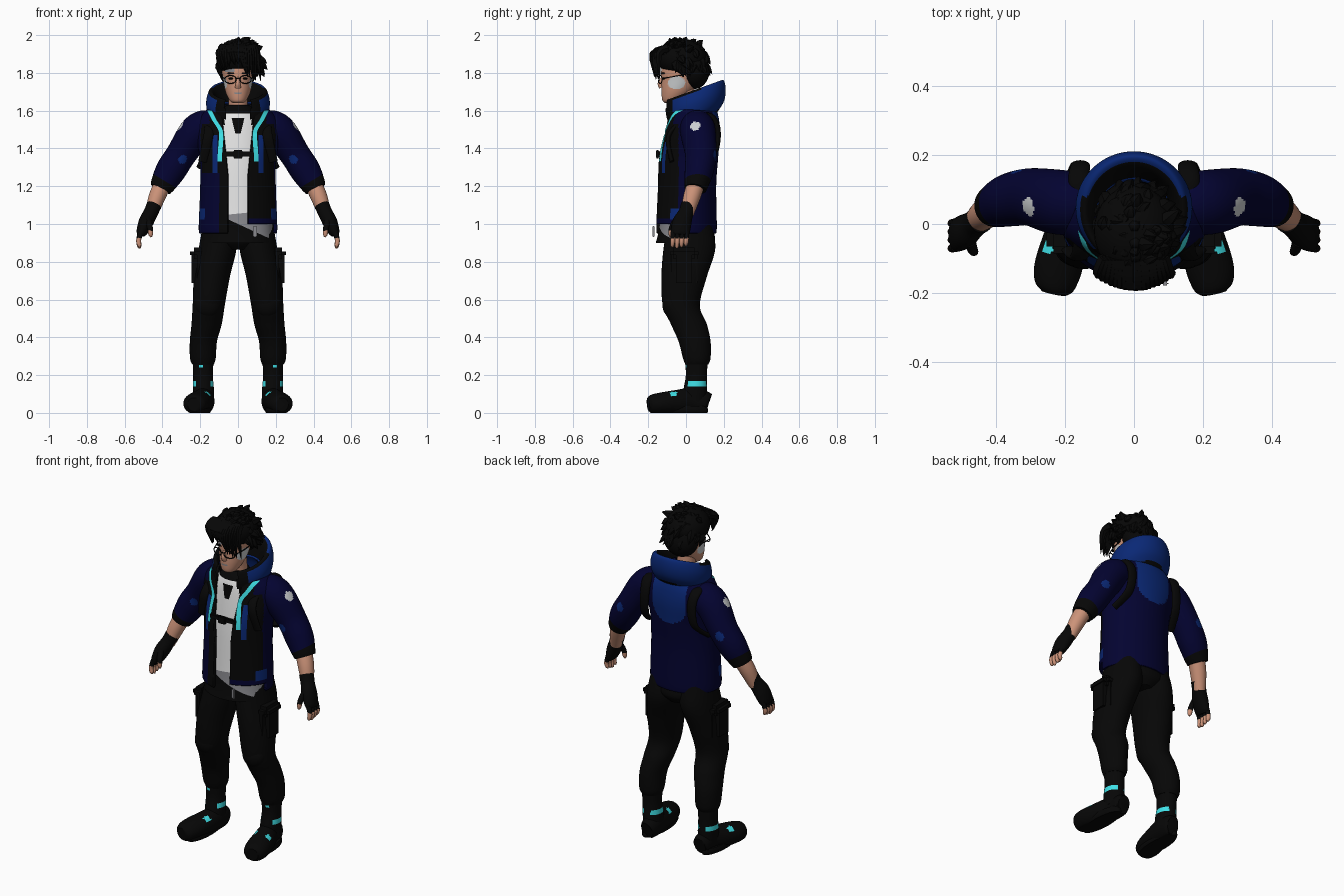
import bpy, bmesh, math, random
from mathutils import Vector, Matrix

random.seed(4)
cube = bpy.data.objects.get("Cube")
if cube:
    bpy.data.objects.remove(cube)

PALETTE = {"black": (.002, .002, .002), "navy": (.001, .001, .03), "blue": (.003, .021, .18),
           "skin": (.6, .29, .19), "white": (.9, .9, .9), "grey": (.25, .25, .27),
           "pale_grey": (.6, .62, .63), "cyan": (.05, .75, .8)}
NAMES = list(PALETTE)
MATS = []
for label, rgb in PALETTE.items():
    m = bpy.data.materials.new(label)
    m.use_nodes = True
    m.diffuse_color = (*rgb, 1)
    m.node_tree.nodes["Principled BSDF"].inputs["Base Color"].default_value = (*rgb, 1)
    MATS.append(m)


def finish(name, bm, colour):
    """Turn a bmesh into an object; colour is a name or a rule on the face centre."""
    bmesh.ops.recalc_face_normals(bm, faces=bm.faces)
    for f in bm.faces:
        f.material_index = NAMES.index(colour if isinstance(colour, str) else colour(f.calc_center_median()))
    me = bpy.data.meshes.new(name)
    bm.to_mesh(me)
    bm.free()
    ob = bpy.data.objects.new(name, me)
    bpy.context.collection.objects.link(ob)
    for m in MATS:
        me.materials.append(m)
    bpy.ops.object.select_all(action="DESELECT")
    ob.select_set(True)
    bpy.context.view_layer.objects.active = ob
    bpy.ops.object.shade_smooth_by_angle(angle=math.radians(45))
    return ob


def spline(pts, steps):
    out = []
    for i in range(len(pts) - 1):
        a, b, c, d = (pts[min(max(i + k, 0), len(pts) - 1)] for k in (-1, 0, 1, 2))
        for j in range(steps):
            t = j / steps
            out.append([q + t / 2 * (r - p + t * (2 * p - 5 * q + 4 * r - s + t * (3 * (q - r) + s - p)))
                        for p, q, r, s in zip(a, b, c, d)])
    return out + [list(pts[-1])]


def tube(bm, pts, segs=32, steps=8, flat=False, side=1, caps=True, cuts=()):
    """Loft ellipses (x, y, z, rx, ry) along a smooth path; cuts are planes a*x + b*z = d."""
    path = spline([(p[0] * side, *p[1:]) for p in pts], steps)
    centres = [Vector(p[:3]) for p in path]
    rings = []
    for i, p in enumerate(path):
        u, v = Vector((1, 0, 0)), Vector((0, 1, 0))
        if not flat:
            t = (centres[min(i + 1, len(path) - 1)] - centres[max(i - 1, 0)]).normalized()
            u = (u - t * u.dot(t)).normalized()
            v = t.cross(u)
        ring = []
        for k in range(segs):
            a = math.tau * k / segs
            ring.append(bm.verts.new(centres[i] + u * p[3] * math.cos(a) + v * p[4] * math.sin(a)))
        rings.append(ring)
    for r, q in zip(rings, rings[1:]):
        for k in range(segs):
            bm.faces.new((r[k], r[k - 1], q[k - 1], q[k]))
    if caps:
        bm.faces.new(rings[0])
        bm.faces.new(rings[-1])
    for a, b, d in cuts:
        n = Vector((a * side, 0, b))
        bmesh.ops.bisect_plane(bm, geom=bm.verts[:] + bm.edges[:] + bm.faces[:], dist=1e-5,
                               plane_co=n * d / n.length_squared, plane_no=n)
    return bm


def part(name, pts, colour, **kw):
    return finish(name, tube(bmesh.new(), pts, **kw), colour)


def ball(name, loc, size, colour):
    bm = bmesh.new()
    bmesh.ops.create_uvsphere(bm, u_segments=28, v_segments=18, radius=1,
                              matrix=Matrix.Translation(loc) @ Matrix.Diagonal((*size, 1)))
    return finish(name, bm, colour)


def box(name, loc, size, colour, bevel=.01):
    bm = bmesh.new()
    bmesh.ops.create_cube(bm, size=1, matrix=Matrix.Translation(loc) @ Matrix.Diagonal((*size, 1)))
    bmesh.ops.bevel(bm, geom=bm.edges[:], offset=bevel, segments=2, affect="EDGES")
    return finish(name, bm, colour)


def ribbon(name, pts, width, colour):
    """Thin strip draped on whatever lies behind the path (x, z) from the front."""
    bpy.context.view_layer.update()
    deps = bpy.context.evaluated_depsgraph_get()
    bm, last = bmesh.new(), None
    for x, z in spline(pts, 8):
        pair = []
        for off in (-width, width):
            hit, loc, *_ = bpy.context.scene.ray_cast(deps, Vector((x + off, -1, z)), Vector((0, 1, 0)))
            pair.append(bm.verts.new((x + off, (loc.y if hit else -.14) - .006, z)))
        if last:
            bm.faces.new((last[0], last[1], pair[1], pair[0]))
        last = pair
    return finish(name, bm, colour)


# Shirt with slanted grey hem, dark collar and dark chest print
def shirt_rule(c):
    if c.z > 1.585 or c.z < 1 - .46 * c.x or (c.y < 0 and 1.48 < c.z < 1.56 and abs(c.x) < .24 * (c.z - 1.42)):
        return "black"
    return "grey" if c.z < 1.055 + .1 * c.x else "white"

part("shirt", [(0, -.01, .9, .19, .15), (0, -.003, 1, .183, .138), (0, .01, 1.3, .18, .135), (0, .02, 1.5, .17, .125),
               (0, 0, 1.58, .11, .09), (0, 0, 1.63, .06, .06)], shirt_rule, segs=100, steps=12, flat=True,
     cuts=((.46, 1, 1), (-.1, 1, 1.055), (0, 1, 1.585), (0, 1, 1.48), (0, 1, 1.56),
           (1, -.24, -.3408), (-1, -.24, -.3408)))


# Open jacket with dark front panels and a blue back panel
def jacket_rule(c):
    x, z = abs(c.x), c.z
    if c.y > .05:
        back = x < .11 and z > 1.46 or (x / .11) ** 2 + ((1.46 - z) / .1) ** 2 < 1
        return "blue" if back else "navy"
    if -.12 < c.y < -.02 and x > .175 and 1.02 < z < 1.09:
        return "blue"
    if c.y > -.04 or z > 1.53 and x > .15:
        return "navy"
    if z > 1.27:
        if z < 1.47 and .108 < x < .135:
            return "blue"
        return "black" if x < .2 else "navy"
    if c.x > 0:
        return "black" if z > 1.03 else "navy"
    return "black" if x < .1 else "navy"

bm = tube(bmesh.new(), [(0, 0, .95, .2, .155), (0, 0, .98, .208, .163), (0, .003, 1.2, .2, .157),
                        (0, .01, 1.35, .202, .16), (0, .03, 1.47, .225, .15), (0, .035, 1.55, .215, .14),
                        (0, .03, 1.61, .16, .13), (0, .03, 1.65, .11, .11)],
          segs=160, steps=12, flat=True, caps=False,
          cuts=[(0, 1, z) for z in (1, 1.03, 1.25, 1.27, 1.47, 1.53)]
          + [(s, b, d) for s in (1, -1) for b, d in ((0, .054), (-.1, -.071), (0, .108), (0, .135))])


def opening(c):
    gap = .054 + max(0, c.z - 1.25) * .1
    return c.y < 0 and (abs(c.x) < gap or (c.x > 0 and c.z < 1 and c.y < -.025))

bmesh.ops.delete(bm, geom=[f for f in bm.faces if opening(f.calc_center_median())], context="FACES")
jacket = finish("jacket", bm, jacket_rule)
wall = jacket.modifiers.new("thickness", "SOLIDIFY")
wall.thickness, wall.offset = .018, -1

# Hood resting on the shoulders, dark lining inside
bm = tube(bmesh.new(), [(0, .03, 1.54, .14, .13), (0, .045, 1.59, .162, .155), (0, .045, 1.65, .168, .165),
                        (0, .04, 1.705, .15, .157), (0, .03, 1.69, .125, .13), (0, .02, 1.6, .1, .11)],
          segs=96, steps=8, flat=True, caps=False)
bmesh.ops.delete(bm, geom=[f for f in bm.faces if f.calc_center_median().y < -.02
                           and abs(f.calc_center_median().x) < .068], context="FACES")
for v in bm.verts:
    v.co.z += .36 * (v.co.y - .04)


def hood_rule(c):
    if math.hypot(c.x, c.y - .04) < (.138 if c.y > .08 else .156) or c.y < -.07:
        return "black"
    return "blue" if c.z > 1.57 else "navy"

finish("hood", bm, hood_rule)

# Chest trims, strap and zip pull
for s, side in ((1, "left"), (-1, "right")):
    ribbon(side + "_glow_trim", [(.15 * s, 1.6), (.125 * s, 1.55), (.09 * s, 1.49), (.092 * s, 1.42),
                                 (.098 * s, 1.33)], .012, "cyan")
box("chest_strap", (0, -.138, 1.37), (.17, .02, .025), "black", .004)
box("strap_buckle", (0, -.15, 1.37), (.05, .02, .045), "black", .005)
box("zip_pull", (.09, -.172, .96), (.02, .012, .06), "grey", .004)


# Head
def face_rule(c):
    cheek = abs(c.x) > .045 and ((c.y + .05) / .045) ** 2 + ((c.z - 1.748) / .036) ** 2 < 1
    brow = -.07 < c.x < -.02 and c.y < -.05 and 1.805 < c.z < 1.85
    mouth = c.y < -.1 and abs(c.x) < .02 and abs(c.z - 1.692) < .005
    return "pale_grey" if cheek else "grey" if mouth or brow else "skin"

part("head", [(0, -.085, 1.64, .025, .025), (0, -.075, 1.655, .045, .05), (0, -.05, 1.7, .066, .08),
              (0, -.03, 1.76, .078, .1), (0, -.02, 1.82, .085, .11), (0, -.02, 1.9, .075, .09),
              (0, -.02, 1.94, .04, .05)], face_rule, segs=80, steps=12, flat=True)
part("neck", [(0, .01, 1.56, .055, .055), (0, 0, 1.65, .05, .05), (0, -.01, 1.72, .05, .055)], "skin")
part("nose", [(0, -.125, 1.775, .008, .008), (0, -.137, 1.745, .012, .013), (0, -.13, 1.722, .016, .012)], "skin")
for s, side in ((1, "left"), (-1, "right")):
    ball(side + "_eye", (.036 * s, -.118, 1.77), (.014, .009, .006), "black")
    box(side + "_eyebrow", (.037 * s, -.122, 1.798), (.04, .02, .008), "black", .003)
    rim = [(.04 + .03 * math.cos(a), -.137 + .01 * math.cos(a), 1.765 + .021 * math.sin(a), .003, .003)
           for a in (math.tau * k / 16 for k in range(17))]
    part(side + "_glasses_rim", rim, "black", segs=6, steps=2, side=s)
    part(side + "_glasses_arm", [(.07, -.127, 1.77, .003, .003), (.086, -.07, 1.78, .003, .003),
                                 (.09, -.01, 1.79, .003, .003)], "black", segs=6, side=s)
box("glasses_bridge", (0, -.145, 1.77), (.024, .006, .005), "black", .001)

# Hair: crown, nape, tousled locks and a fringe swept to the left
ball("hair_crown", (0, -.02, 1.878), (.116, .132, .1), "black")
ball("hair_nape", (0, .045, 1.815), (.102, .08, .1), "black")
bm = bmesh.new()


def lock(root, mid, tip, r):
    tube(bm, [(*p, q, q) for p, q in ((root, r), (mid, r * .8), (tip, .001))], segs=6, steps=3)

for i in range(130):
    a, h = random.uniform(0, math.tau), random.uniform(-.5, 1)
    w = math.sqrt(1 - h * h)
    n = Vector((w * math.cos(a), w * math.sin(a), h))
    if n.y < -.3 and h < .4:
        continue
    root = Vector((0, -.02, 1.87)) + Vector((n.x * .098, n.y * .115, n.z * .086))
    flow = Vector((.5, .3, -1 if h < .5 else .1)) + Vector([random.uniform(-.5, .5) for _ in "xyz"])
    mid = root + n * .014 + flow * .018
    lock(root, mid, mid + n * .003 + flow * .025, random.uniform(.018, .026))
for i in range(17):
    x = -.1 + i * .2 / 16
    drop = (.1 if x > 0 else .05) + random.uniform(0, .025) + abs(x) * .35
    front = -.135 - .042 * (1 - (x / .11) ** 2)
    lock((x * .8, -.1, 1.93), (x, front, 1.9), (x + random.uniform(0, .03), front + .004, 1.905 - drop), .024)
finish("hair_locks", bm, "black")

# Pelvis
part("trouser_seat", [(0, .02, .865, .07, .1), (0, .017, .91, .16, .135), (0, .015, .97, .187, .13),
                      (0, .01, 1.02, .17, .115)], "black", segs=40, flat=True)


def sleeve_rule(c):
    p = Vector((abs(c.x), c.y, c.z))
    if (p - Vector((.3, .05, 1.515))).length < .028:
        return "pale_grey"
    if min((p - Vector(q)).length for q in ((.29, -.01, 1.34), (.33, .155, 1.36))) < .026:
        return "blue"
    return "black" if p.z - .6 * p.x < .995 else "navy"


def shaft_rule(c):
    band = .14 < c.z < .168 and c.y > .01 and abs(abs(c.x) - .183) > .022
    return "cyan" if band or .24 < c.z < .253 and abs(abs(c.x) - .195) < .012 and c.y < .05 else "black"


def foot_rule(c):
    return "cyan" if abs(c.y + .065) < .018 and .09 < c.z < .114 and abs(abs(c.x) - .205) > .03 else "black"


for s, side in ((1, "left_"), (-1, "right_")):
    # Arm
    part(side + "sleeve", [(.13, .06, 1.53, .07, .07), (.18, .06, 1.515, .088, .09), (.23, .065, 1.475, .09, .093),
                           (.3, .078, 1.37, .08, .083), (.355, .07, 1.285, .08, .077), (.395, .055, 1.215, .067, .065),
                           (.41, .05, 1.185, .057, .058)], sleeve_rule, segs=90, steps=14, side=s,
         cuts=[(-.6, 1, .995)])
    part(side + "forearm", [(.395, .055, 1.22, .046, .047), (.43, .03, 1.14, .044, .045),
                            (.46, .005, 1.05, .033, .034)], "skin", side=s)
    part(side + "glove", [(.444, .015, 1.1, .04, .042), (.462, 0, 1.06, .038, .04), (.487, -.02, 1.01, .039, .05),
                          (.508, -.03, .96, .03, .05), (.515, -.032, .94, .02, .044)], "black", side=s)
    for k in range(4):
        y = -.068 + .024 * k
        end = .872 + .006 * abs(k - 1)
        part(side + "finger_%d" % (k + 1), [(.514, y, .96, .014, .013), (.526, y - .002, .915, .013, .012),
             (.522, y - .004, end + .01, .011, .01), (.517, y - .004, end, .004, .004)],
             lambda c: "black" if c.z > .925 else "skin", segs=12, side=s)
    part(side + "thumb", [(.475, -.05, 1.02, .018, .02), (.466, -.075, .98, .015, .015), (.462, -.08, .945, .012, .012),
                          (.46, -.08, .93, .004, .004)], lambda c: "black" if c.z > .965 else "skin", segs=12, side=s)
    # Harness strap from the chest, under the shoulder layer and down the back
    part(side + "harness_strap", [(.185, -.075, 1.33, .025, .012), (.16, -.095, 1.45, .026, .012),
         (.15, -.05, 1.52, .026, .012), (.155, .04, 1.565, .03, .014), (.16, .13, 1.57, .03, .016),
         (.155, .168, 1.5, .028, .015), (.165, .155, 1.38, .026, .012), (.2, .07, 1.3, .02, .012)], "black", side=s)
    # Leg
    part(side + "trouser_leg", [(.095, .02, 1, .09, .115), (.108, .018, .87, .1, .137), (.138, -.01, .72, .095, .12),
         (.155, -.025, .57, .085, .098), (.166, .015, .47, .08, .095), (.183, .045, .38, .072, .085),
         (.186, .057, .29, .068, .073), (.185, .057, .255, .056, .06)], "black", side=s, flat=True)
    ball(side + "knee_pad", (.158 * s, -.07, .575), (.07, .055, .075), "black")
    box(side + "cargo_pocket", (.208 * s, -.01, .765), (.075, .14, .21), "black", .028)
    box(side + "pocket_flap", (.214 * s, -.01, .845), (.078, .15, .06), "black", .02)
    # Boot
    part(side + "boot_shaft", [(.185, .055, .28, .056, .06), (.185, .055, .2, .052, .056), (.183, .05, .13, .055, .062),
                               (.18, .045, .06, .052, .065)], shaft_rule, segs=64, steps=8, side=s, flat=True,
         cuts=[(0, 1, z) for z in (.14, .168, .24, .253)])
    bm = tube(bmesh.new(), [(.175, .12, .05, .036, .05), (.175, .1, .055, .048, .06), (.18, .03, .062, .055, .07),
              (.2, -.05, .055, .065, .066), (.22, -.13, .05, .069, .058), (.228, -.18, .046, .057, .05),
              (.232, -.2, .044, .036, .036)], segs=64, steps=10, side=s)
    for v in bm.verts:
        v.co.z = max(v.co.z, 0)
    finish(side + "boot_foot", bm, foot_rule)
    part(side + "boot_sole", [(.198, -.035, 0, .05, .148), (.198, -.038, .015, .056, .155),
                              (.2, -.04, .036, .05, .15)], "black", steps=3, side=s, flat=True)
